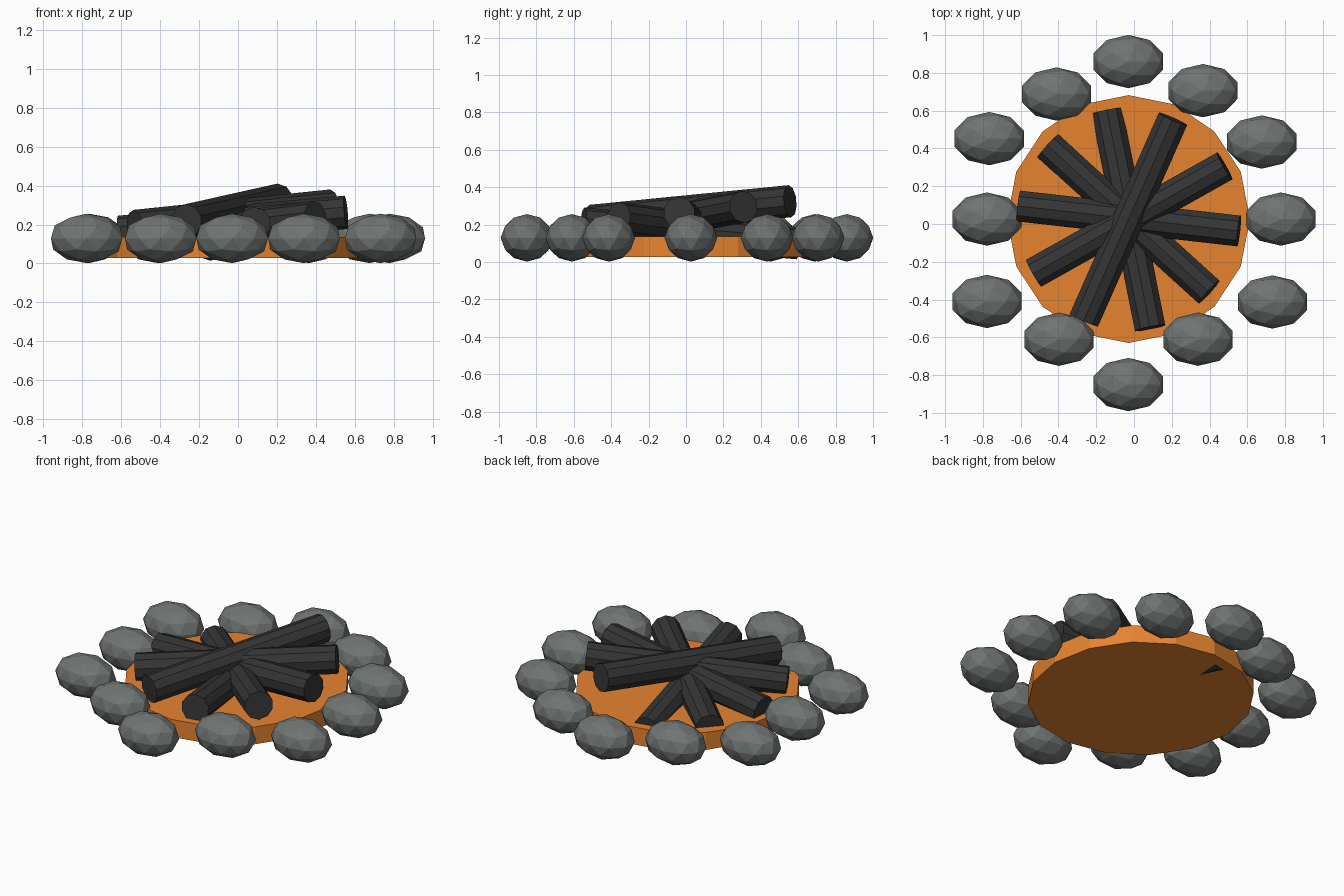
import bpy
from mathutils import Vector

if "Cube" in bpy.data.objects:
    bpy.data.objects.remove(bpy.data.objects["Cube"])


def material(name, rgb):
    m = bpy.data.materials.new(name)
    m.diffuse_color = (*rgb, 1)
    m.use_nodes = True
    m.node_tree.nodes["Principled BSDF"].inputs["Base Color"].default_value = m.diffuse_color
    return m


STONE = material("stone_grey", (0.16, 0.175, 0.17))
WOOD = material("charred_wood", (0.035, 0.035, 0.035))
EMBER = material("ember_orange", (0.8, 0.23, 0.03))


def finish(name, mat):
    ob = bpy.context.object
    ob.name = name
    ob.data.materials.append(mat)
    return ob


# Ember bed: low 16-sided disc
bpy.ops.mesh.primitive_cylinder_add(vertices=16, radius=1, depth=0.11,
                                    location=(-0.029, 0.026, 0.082))
finish("ember_bed", EMBER).scale = (0.643, 0.656, 1)

# Ring of faceted stones
stones = [(-0.03, 0.86), (0.365, 0.706), (0.677, 0.434), (0.778, 0.026),
          (0.733, -0.413), (0.339, -0.61), (-0.03, -0.85), (-0.397, -0.61),
          (-0.778, -0.41), (-0.778, 0.026), (-0.767, 0.452), (-0.41, 0.688)]
for i, (x, y) in enumerate(stones):
    bpy.ops.mesh.primitive_ico_sphere_add(subdivisions=2, radius=1,
                                          location=(x, y, 0.129))
    finish(f"stone_{i + 1}", STONE).scale = (0.193, 0.141, 0.127)


# Charred logs: crossed at the middle, each tilted and stacked a little higher
def log(name, start, end):
    a, b = Vector(start), Vector(end)
    d = b - a
    bpy.ops.mesh.primitive_cylinder_add(vertices=10, radius=0.086,
                                        depth=d.length, location=(a + b) / 2)
    ob = finish(name, WOOD)
    ob.rotation_euler = d.to_track_quat('Z', 'Y').to_euler()


logs = [((-0.143, 0.598, 0.10), (0.085, -0.55, 0.205)),
        ((-0.455, 0.413, 0.13), (0.397, -0.36, 0.235)),
        ((-0.61, 0.095, 0.16), (0.555, -0.037, 0.263)),
        ((-0.53, -0.26, 0.19), (0.48, 0.307, 0.295)),
        ((-0.265, -0.508, 0.22), (0.206, 0.556, 0.325))]
for i, (s, e) in enumerate(logs):
    log(f"log_{i + 1}", s, e)
